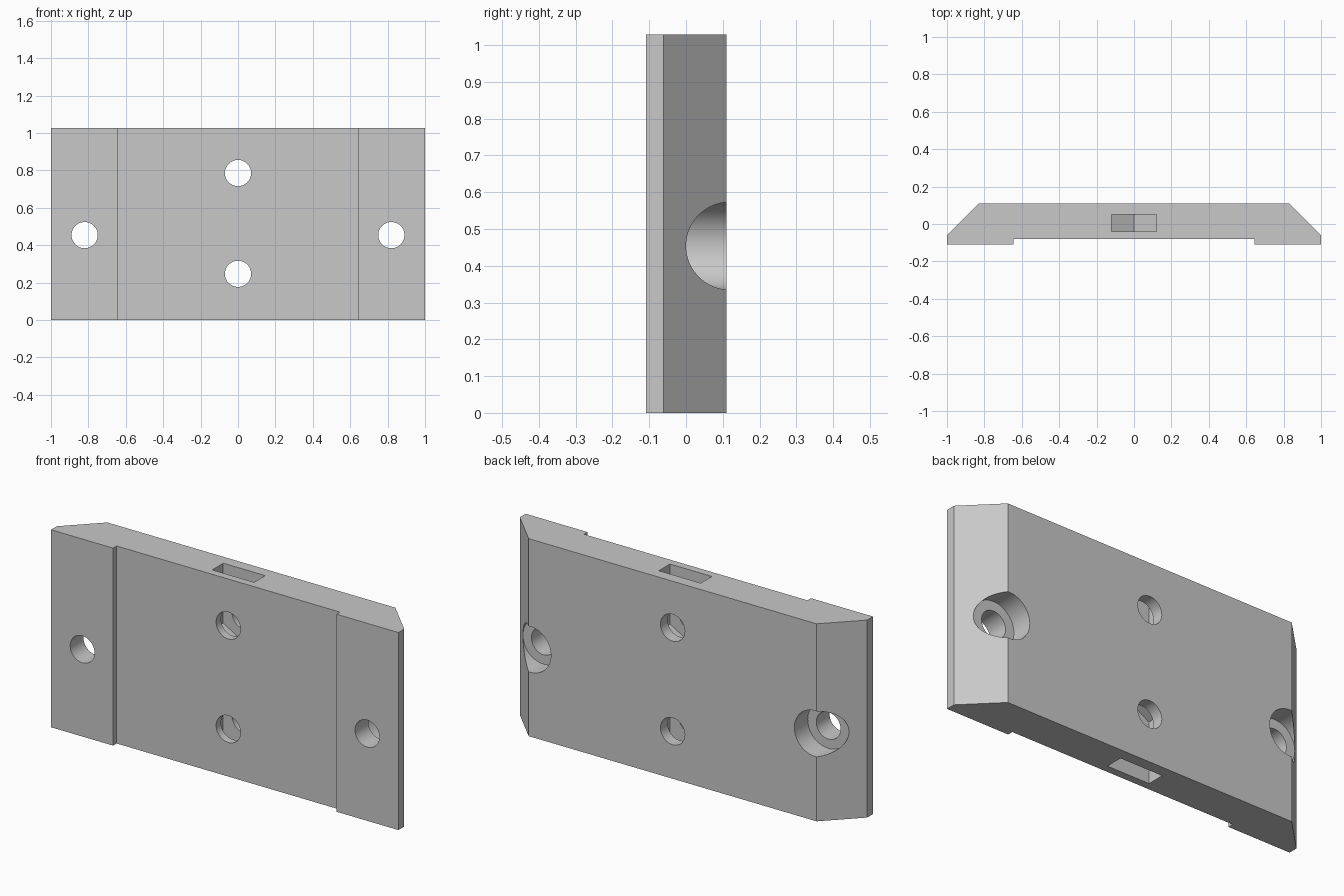
import bpy, bmesh, math
from mathutils import Matrix, Vector

if "Cube" in bpy.data.objects:
    bpy.data.objects.remove(bpy.data.objects["Cube"], do_unlink=True)

HEIGHT = 1.028
SIDE_Z = 0.454

grey = bpy.data.materials.new("plain grey")
grey.use_nodes = True
colour = (0.58, 0.58, 0.58, 1)
grey.diffuse_color = colour
grey.node_tree.nodes["Principled BSDF"].inputs["Base Color"].default_value = colour


def finish(name, bm):
    bmesh.ops.recalc_face_normals(bm, faces=bm.faces)
    mesh = bpy.data.meshes.new(name)
    bm.to_mesh(mesh)
    bm.free()
    mesh.materials.append(grey)
    ob = bpy.data.objects.new(name, mesh)
    bpy.context.collection.objects.link(ob)
    return ob


def prism(name, points, direction):
    """Extrude a closed outline along a direction."""
    bm = bmesh.new()
    face = bm.faces.new([bm.verts.new(p) for p in points])
    out = bmesh.ops.extrude_face_region(bm, geom=[face])
    moved = [v for v in out["geom"] if isinstance(v, bmesh.types.BMVert)]
    bmesh.ops.translate(bm, verts=moved, vec=Vector(direction))
    return finish(name, bm)


def bore(name, x, z, radius, y0, y1):
    """Cylinder cutter running front to back."""
    bm = bmesh.new()
    place = Matrix.Translation((x, (y0 + y1) / 2, z)) @ Matrix.Rotation(math.pi / 2, 4, "X")
    bmesh.ops.create_cone(bm, cap_ends=True, segments=64, radius1=radius,
                          radius2=radius, depth=y1 - y0, matrix=place)
    return finish(name, bm)


# Plate: half outline mirrored, with bevelled back edges and a shallow front recess
half = [(0.643, -0.08), (0.643, -0.109), (1, -0.109), (1, -0.061), (0.829, 0.11)]
outline = half + [(-x, y) for x, y in reversed(half)]
plate = prism("mounting_plate", [(x, y, 0) for x, y in outline], (0, 0, HEIGHT))

cutters = []
# Counterbored screw holes in the two sides
for side, x in (("left", 0.82), ("right", -0.82)):
    cutters.append(bore(side + "_screw_hole", x, SIDE_Z, 0.07, -0.3, 0.3))
    cutters.append(bore(side + "_counterbore", x, SIDE_Z, 0.119, 0, 0.3))

# Centre holes, each with a nut slot whose pointed end wraps the hole
nut = 0.121
for end, z, way in (("upper", 0.786, 1), ("lower", 0.247, -1)):
    cutters.append(bore(end + "_bolt_hole", 0, z, 0.07, -0.3, 0.3))
    mouth = HEIGHT + 0.1 if way > 0 else -0.1
    shoulder = z - way * nut * math.tan(math.pi / 6)
    tip = z - way * nut / math.cos(math.pi / 6)
    slot = [(-nut, mouth), (-nut, shoulder), (0, tip), (nut, shoulder), (nut, mouth)]
    cutters.append(prism(end + "_nut_slot", [(x, -0.04, h) for x, h in slot], (0, 0.091, 0)))

# Cut everything out of the plate, then drop the cutters
bpy.ops.object.select_all(action="DESELECT")
plate.select_set(True)
bpy.context.view_layer.objects.active = plate
for cutter in cutters:
    mod = plate.modifiers.new(cutter.name, "BOOLEAN")
    mod.operation = "DIFFERENCE"
    mod.solver = "EXACT"
    mod.object = cutter
    bpy.ops.object.modifier_apply(modifier=mod.name)
    bpy.data.objects.remove(cutter, do_unlink=True)

bpy.ops.object.shade_smooth_by_angle(angle=math.radians(25))
